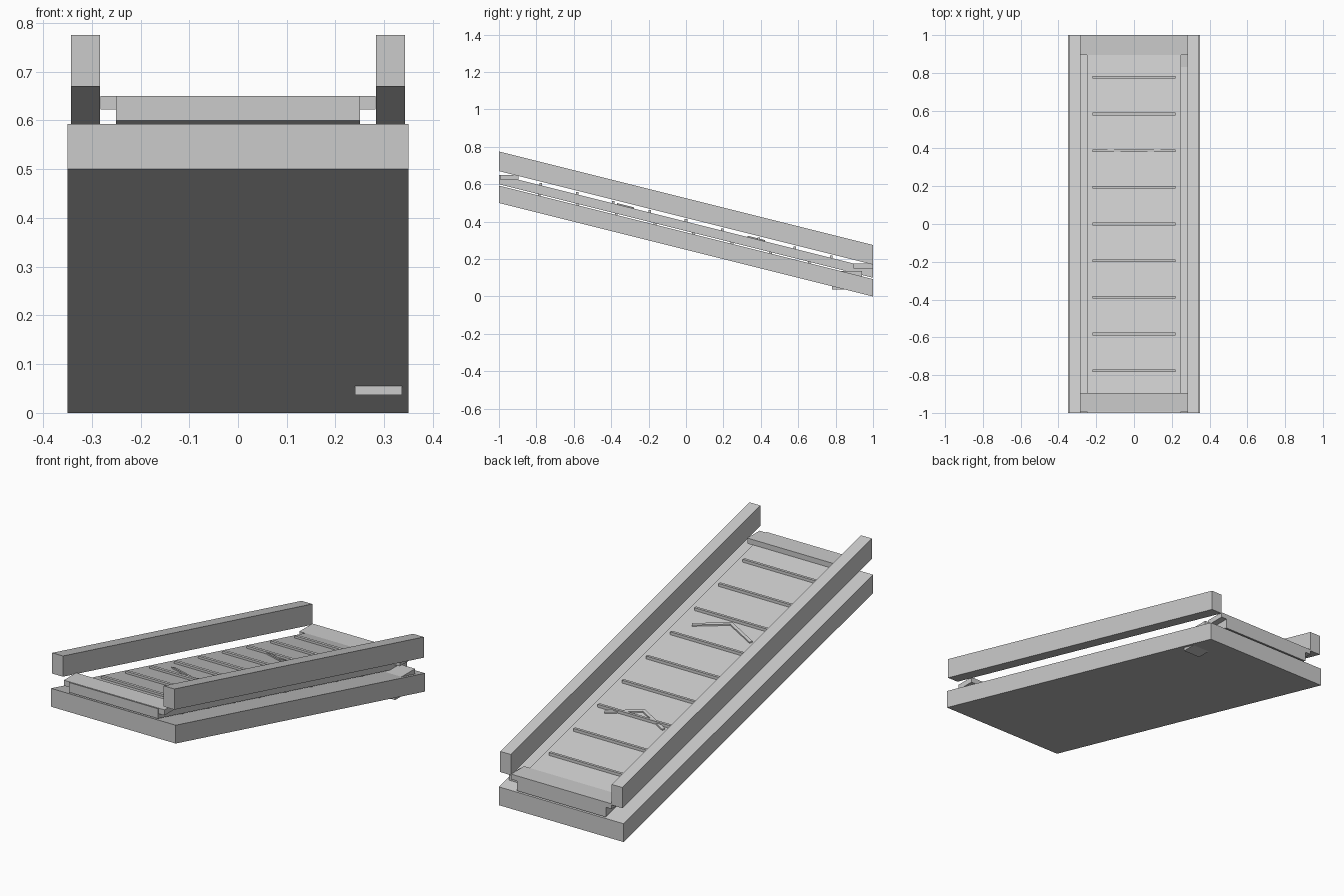
import bpy

if "Cube" in bpy.data.objects:
    bpy.data.objects.remove(bpy.data.objects["Cube"])

SLOPE = -0.25  # height change per unit of y


def drop(y):
    return SLOPE * (y + 1)


def prism(name, outline, bottom, top, sloped=True):
    """Extrude a plan outline between two heights, optionally sheared along the incline.
    Sloped heights are given at the front end, y = -1."""
    n = len(outline)
    verts = [(x, y, z + (drop(y) if sloped else 0))
             for z in (bottom, top) for x, y in outline]
    faces = [tuple(reversed(range(n))), tuple(range(n, 2 * n))]
    faces += [(i, (i + 1) % n, (i + 1) % n + n, i + n) for i in range(n)]
    mesh = bpy.data.meshes.new(name)
    mesh.from_pydata(verts, [], faces)
    obj = bpy.data.objects.new(name, mesh)
    bpy.context.collection.objects.link(obj)
    return obj


def box(name, x0, x1, y0, y1, z0, z1, sloped=True):
    return prism(name, [(x0, y0), (x1, y0), (x1, y1), (x0, y1)], z0, z1, sloped)


# Inclined base and belt deck
box("base_frame", -0.35, 0.35, -1, 1, 0.50, 0.593)
box("belt_deck", -0.25, 0.25, -1, 1, 0.60, 0.65)

# Side guard rails, mirrored
for side, label in ((-1, "left"), (1, "right")):
    x0, x1 = sorted((side * 0.283, side * 0.343))
    box(label + "_guard_rail", x0, x1, -1, 1, 0.67, 0.775)

# Level end plates
box("upper_end_plate", -0.282, 0.282, -0.993, -0.895, 0.622, 0.65, False)
box("lower_end_plate", -0.282, 0.282, 0.895, 1.0, 0.15, 0.176, False)

# Belt cleats on top
for i in range(9):
    y = (i - 4) * 0.194
    z = 0.65 + drop(y)
    box("belt_cleat", -0.22, 0.22, y - 0.007, y + 0.007, z - 0.003, z + 0.013, False)

# Support bars in the gap under the belt
for i in range(9):
    y = (i - 4) * 0.206 + 0.04
    z = 0.5965 + drop(y)
    box("support_bar", -0.24, 0.24, y - 0.007, y + 0.007, z - 0.006, z + 0.006, False)

# Direction chevrons
for y in (-0.37, 0.33):
    outline = [(0, y), (0.17, y + 0.08), (0.162, y + 0.092),
               (0, y + 0.016), (-0.162, y + 0.092), (-0.17, y + 0.08)]
    prism("direction_chevron", outline, 0.645, 0.657)

# Drive motor housing passing through the base
box("motor_housing", 0.24, 0.336, 0.78, 0.94, 0.037, 0.135, False)
